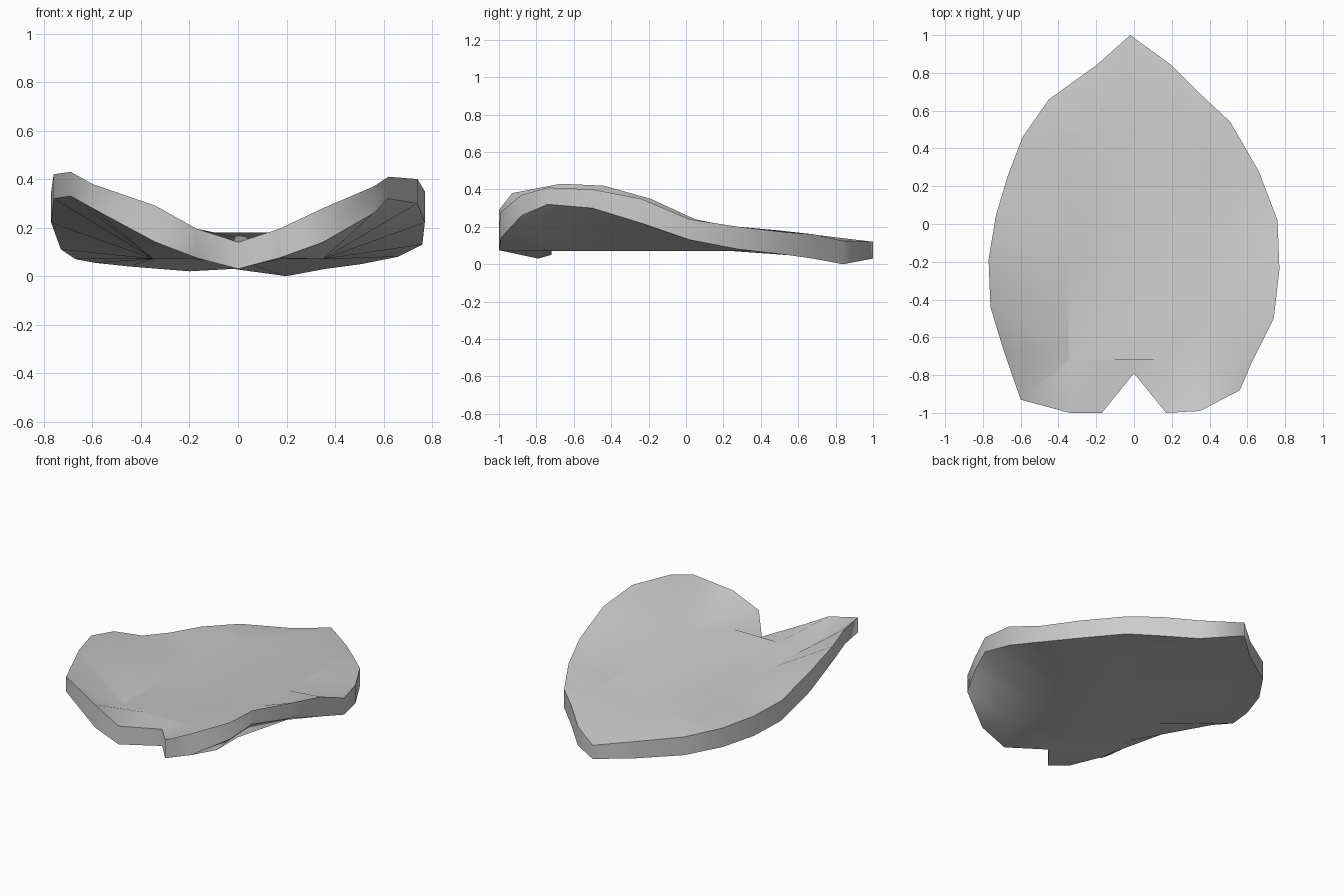
import bpy, bmesh

if "Cube" in bpy.data.objects:
    bpy.data.objects.remove(bpy.data.objects["Cube"])

# Rim of the leaf, counter-clockwise from the notch: x, y, underside z, thickness
RIM = [
    (0.00, -0.79, .03, .11), (0.17, -1.00, .075, .12), (0.35, -0.99, .14, .14),
    (0.56, -0.88, .26, .11), (0.62, -0.74, .32, .09), (0.74, -0.50, .30, .10),
    (0.77, -0.24, .22, .13), (0.76, 0.02, .13, .11), (0.66, 0.28, .08, .12),
    (0.51, 0.54, .05, .12), (0.36, 0.68, .03, .13), (0.20, 0.84, .00, .125),
    (-0.02, 1.00, .03, .09), (-0.20, 0.84, .02, .11), (-0.45, 0.66, .04, .12),
    (-0.59, 0.46, .055, .125), (-0.67, 0.25, .07, .13), (-0.73, 0.05, .11, .13),
    (-0.77, -0.19, .22, .13), (-0.76, -0.44, .32, .10), (-0.69, -0.67, .33, .10),
    (-0.60, -0.93, .28, .10), (-0.34, -1.00, .14, .15), (-0.17, -1.00, .075, .12),
]
FLOOR, THICK = 0.07, 0.11                 # flat middle of the leaf
HALF, FRONT, BACK = 0.35, -0.72, 0.50     # extent of the flat middle


def clamp(v, lo, hi):
    return max(lo, min(hi, v))


def skin(bm, top):
    """One face of the leaf: sloping band from the rim to a flat middle."""
    rim, inner, seen = [], [], {}
    for x, y, z, t in RIM:
        rim.append(bm.verts.new((x, y, z + t * top)))
        key = (clamp(x, -HALF, HALF), clamp(y, FRONT, BACK))
        if key not in seen:
            dip = 0.02 if x == 0 else 0
            seen[key] = bm.verts.new((*key, FLOOR + THICK * top - dip))
        inner.append(seen[key])
    n = len(RIM)
    for i in range(n):
        j = (i + 1) % n
        corners = dict.fromkeys((rim[i], rim[j], inner[j], inner[i]))
        bm.faces.new(list(corners))
    bm.faces.new(list(dict.fromkeys(inner)))
    return rim


# Leaf: two skins joined by an edge wall, smooth apart from the rim edges
bm = bmesh.new()
low, high = skin(bm, 0), skin(bm, 1)
for i in range(len(RIM)):
    j = (i + 1) % len(RIM)
    bm.faces.new((low[i], low[j], high[j], high[i]))
    for ring in (low, high):
        bm.edges.get((ring[i], ring[j])).smooth = False
bmesh.ops.recalc_face_normals(bm, faces=bm.faces)
for f in bm.faces:
    f.smooth = True
mesh = bpy.data.meshes.new("leaf")
bm.to_mesh(mesh)
bm.free()
leaf = bpy.data.objects.new("leaf", mesh)
bpy.context.collection.objects.link(leaf)
